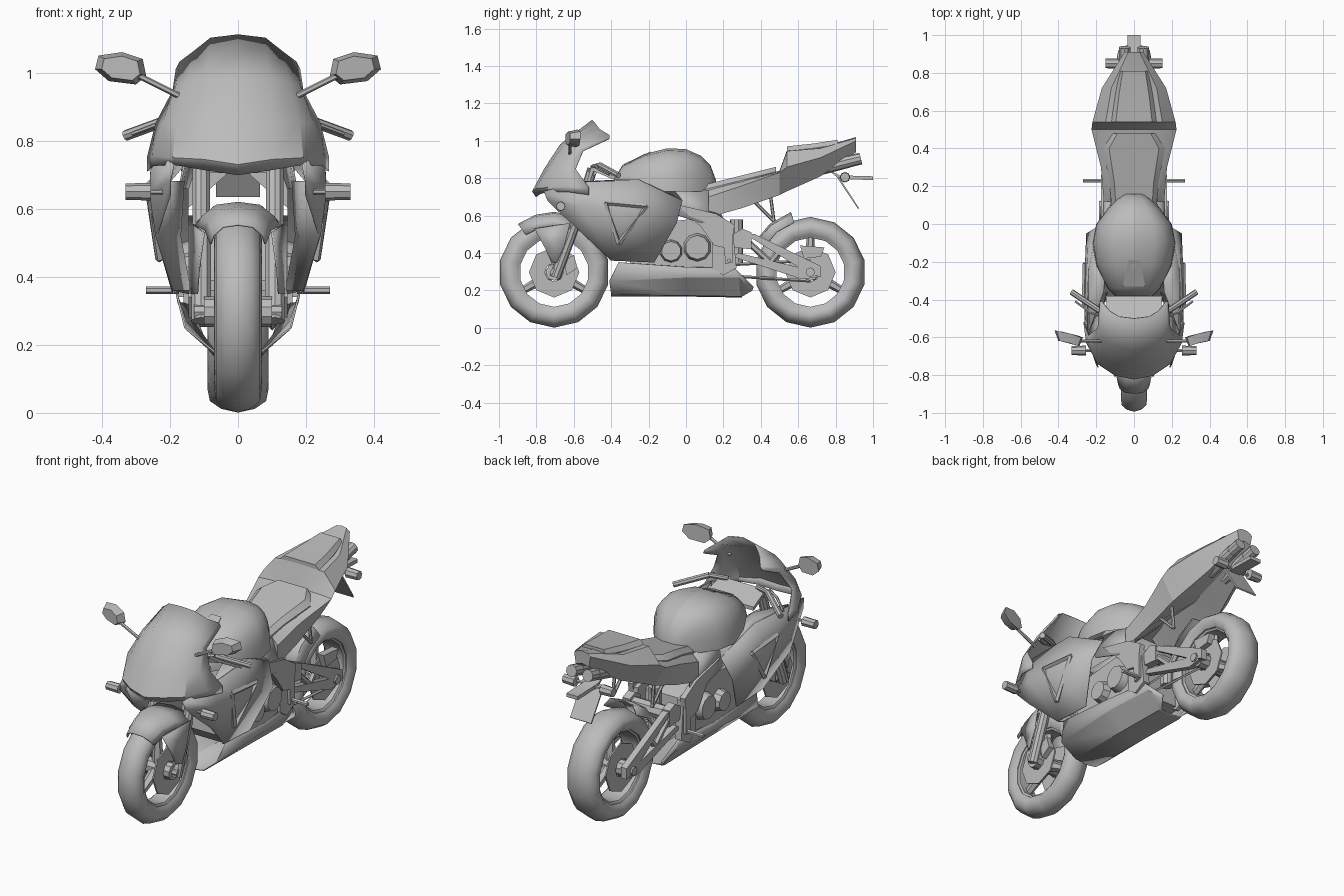
import bpy
import bmesh
from math import sin, cos, pi, radians
from mathutils import Vector

cube = bpy.data.objects.get("Cube")
if cube:
    bpy.data.objects.remove(cube, do_unlink=True)

grey = bpy.data.materials.new("plain grey")
grey.use_nodes = True
grey.diffuse_color = (.5, .5, .5, 1)
grey.node_tree.nodes["Principled BSDF"].inputs["Base Color"].default_value = (.5, .5, .5, 1)


def finish(name, bm, mirror=False, thick=0, angle=35):
    """Mirror the mesh if asked, then turn it into a shaded object."""
    if mirror:
        copy = bmesh.ops.duplicate(bm, geom=bm.verts[:] + bm.edges[:] + bm.faces[:])["geom"]
        for vert in copy:
            if isinstance(vert, bmesh.types.BMVert):
                vert.co.x = -vert.co.x
        bmesh.ops.remove_doubles(bm, verts=bm.verts[:], dist=.0005)
    bmesh.ops.recalc_face_normals(bm, faces=bm.faces[:])
    mesh = bpy.data.meshes.new(name)
    bm.to_mesh(mesh)
    bm.free()
    mesh.materials.append(grey)
    obj = bpy.data.objects.new(name, mesh)
    bpy.context.collection.objects.link(obj)
    bpy.ops.object.select_all(action="DESELECT")
    obj.select_set(True)
    bpy.context.view_layer.objects.active = obj
    bpy.ops.object.shade_smooth_by_angle(angle=radians(angle))
    if thick:
        shell = obj.modifiers.new("shell", "SOLIDIFY")
        shell.thickness = thick
        shell.offset = 0


def sheet(name, rows, thick=.006, caps=False, angle=35):
    """Mirrored surface through rows of points; caps close the first and last row."""
    bm = bmesh.new()
    grid = [[bm.verts.new(point) for point in row] for row in rows]
    for low, high in zip(grid, grid[1:]):
        for i in range(len(low) - 1):
            bm.faces.new((low[i], low[i + 1], high[i + 1], high[i]))
    if caps:
        bm.faces.new(grid[0])
        bm.faces.new(grid[-1])
    finish(name, bm, True, thick, angle)


def prism(name, outline, offset, mirror=True, taper=1):
    """Flat outline pushed along an offset, the far end scaled by taper."""
    bm = bmesh.new()
    centre = sum((Vector(point) for point in outline), Vector()) / len(outline)
    near = [bm.verts.new(point) for point in outline]
    far = [bm.verts.new(centre.lerp(Vector(point), taper) + Vector(offset)) for point in outline]
    bm.faces.new(near)
    bm.faces.new(far)
    for i in range(len(near)):
        bm.faces.new((near[i - 1], near[i], far[i], far[i - 1]))
    finish(name, bm, mirror)


def plate(name, inner, outer, outline, mirror=True):
    """Side-view outline given as (y, z), spanning inner to outer in x."""
    prism(name, [(inner, y, z) for y, z in outline], (outer - inner, 0, 0), mirror)


def rod(name, path, radius, sides=8, end=None, mirror=True):
    """Straight bars joining the points of a path."""
    bm = bmesh.new()
    for a, b in zip(path, path[1:]):
        a, b = Vector(a), Vector(b)
        matrix = (b - a).to_track_quat("Z", "Y").to_matrix().to_4x4()
        matrix.translation = (a + b) / 2
        bmesh.ops.create_cone(bm, cap_ends=True, segments=sides, radius1=radius,
                              radius2=end or radius, depth=(b - a).length, matrix=matrix)
    finish(name, bm, mirror)


def lathe(name, profile, y, z, sides=14, mirror=False, angle=50):
    """Closed (radius, x) profile turned about an axle at y, z."""
    bm = bmesh.new()
    rings = []
    for i in range(sides):
        a = 2 * pi * i / sides
        rings.append([bm.verts.new((x, y + r * sin(a), z - r * cos(a))) for r, x in profile])
    for i in range(sides):
        for j in range(len(profile)):
            bm.faces.new((rings[i - 1][j - 1], rings[i - 1][j], rings[i][j], rings[i][j - 1]))
    finish(name, bm, mirror, angle=angle)


# Wheels: tyre, rim, spokes, hub and brake discs
AXLE = .297
FRONT, REAR = -.705, .665
for label, y, half in (("front", FRONT, .07), ("rear", REAR, .09)):
    side = [(.285, .55), (.262, .92), (.225, 1), (.196, .75)]
    tyre = [(.296, 0)] + [(r, x * half) for r, x in side]
    tyre += [(r, -x * half) for r, x in reversed(side)]
    lathe(label + "_tyre", tyre, y, AXLE)
    lathe(label + "_rim", [(.2, half * .7), (.185, half * .6), (.185, -half * .6), (.2, -half * .7)], y, AXLE)
    for i in range(3):
        a = radians(90 + 120 * i)
        tip = (0, y + .19 * cos(a), AXLE + .19 * sin(a))
        rod(label + "_spoke", [(0, y, AXLE), tip], .032, 6, .02, mirror=False)
    rod(label + "_hub", [(-half - .03, y, AXLE), (half + .03, y, AXLE)], .045, 10, mirror=False)
    lathe(label + "_brake_disc", [(.135, .06), (.135, .068), (.05, .068), (.05, .06)], y, AXLE, 8, True, 30)

# Front fork, brake calipers and mudguard
rod("fork_lower", [(.108, -.70, .27), (.108, -.6, .54)], .03, 10)
rod("fork_upper", [(.108, -.6, .54), (.108, -.5, .85)], .027, 10)
rod("front_axle", [(-.13, FRONT, AXLE), (.13, FRONT, AXLE)], .022, mirror=False)
plate("front_caliper", .07, .1, [(-.64, .28), (-.58, .32), (-.6, .39), (-.65, .36)])
rows = []
for degrees, width in ((127, .08), (108, .095), (90, .115), (68, .135)):
    a = radians(degrees)
    rows.append([(x * width, FRONT + r * cos(a), AXLE + r * sin(a))
                 for x, r in ((0, .32), (.55, .312), (.9, .28), (1, .25))])
sheet("front_mudguard", rows)
sheet("mudguard_flap", [[(.1, -.81, .53), (.115, -.75, .42), (.12, -.72, .35)],
                        [(.14, -.62, .56), (.14, -.65, .44), (.14, -.69, .35)]])

# Nose fairing and windscreen, centre to side, bottom to top
sheet("nose_and_screen", [
    [(0, -.80, .7), (.1, -.78, .715), (.19, -.73, .73), (.25, -.62, .725), (.265, -.52, .71)],
    [(0, -.82, .73), (.1, -.80, .745), (.19, -.74, .75), (.25, -.63, .755), (.265, -.52, .75)],
    [(0, -.755, .85), (.1, -.74, .85), (.18, -.7, .85), (.22, -.65, .85), (.24, -.59, .85)],
    [(0, -.67, .98), (.09, -.65, .98), (.15, -.62, .97), (.18, -.58, .96), (.19, -.55, .945)],
    [(0, -.5, 1.11), (.08, -.49, 1.1), (.13, -.46, 1.06), (.17, -.41, 1.03), (.18, -.41, 1.01)],
], angle=25)
prism("dashboard", [(-.14, -.5, .84), (.14, -.5, .84), (.15, -.38, .79), (-.15, -.38, .79)], (0, 0, .02), False)

# Side fairing with its front return and triangular vent
sheet("side_fairing", [
    [(.19, -.76, .73), (.2, -.74, .68), (.2, -.7, .64)],
    [(.25, -.55, .78), (.258, -.56, .65), (.24, -.57, .52)],
    [(.24, -.25, .79), (.262, -.35, .6), (.19, -.4, .36)],
    [(.2, -.02, .68), (.25, -.05, .56), (.19, -.17, .35)],
], angle=20)
sheet("fairing_return", [
    [(.2, -.7, .68), (.24, -.57, .52), (.19, -.4, .36)],
    [(.16, -.5, .68), (.17, -.45, .52), (.14, -.36, .36)],
])
vent = [(.262, -.43, .67), (.26, -.21, .65), (.23, -.36, .45), (.262, -.43, .67)]
rod("vent_rim", vent, .013, 4)
sheet("upper_side_cover", [
    [(.235, -.56, .78), (.245, -.56, .73)],
    [(.16, -.36, .79), (.24, -.25, .79)],
    [(.14, -.08, .75), (.2, -.02, .68)],
])

# Belly pan
sheet("belly_pan", [
    [(.18, -.36, .35), (.155, -.41, .25), (.07, -.4, .18), (0, -.4, .17)],
    [(.175, 0, .325), (.155, 0, .27), (.07, 0, .175), (0, 0, .17)],
    [(.14, .26, .32), (.135, .28, .27), (.07, .29, .17), (0, .29, .165)],
    [(.1, .36, .22), (.1, .355, .2), (.06, .3, .17), (0, .3, .165)],
], angle=15)

# Fuel tank from rounded cross-sections
rows = []
for y, width, top in ((-.38, .1, .80), (-.34, .14, .87), (-.22, .2, .93), (-.1, .22, .96),
                      (0, .2, .955), (.08, .14, .92), (.13, .09, .87), (.16, .05, .79)):
    rows.append([(width * cos(a) ** .7, y, .73 + (top - .73) * sin(a) ** .75)
                 for a in (0, .25, .55, .85, 1.2)] + [(0, y, top), (0, y, .73)])
sheet("fuel_tank", rows, 0, caps=True)
prism("tank_cap", [(-.06, -.33, .865), (-.03, -.19, .93), (.03, -.19, .93), (.06, -.33, .865)], (0, 0, .012), False)

# Engine, frame and pivot plates
plate("engine_block", -.145, .145, [(-.3, .34), (-.27, .55), (.02, .58), (.18, .5), (.2, .3), (-.25, .28)], False)
for name, y, z, r in (("clutch_cover", .06, .43, .08), ("generator_cover", -.08, .41, .065)):
    rod(name, [(.13, y, z), (.185, y, z)], r, 10, r * .8)
sheet("frame_panel", [[(.15, -.2, .77), (.18, -.1, .62)],
                      [(.14, 0, .75), (.175, .08, .56)],
                      [(.12, .14, .73), (.16, .2, .58)]])
plate("frame_spar", .145, .175, [(-.05, .66), (.16, .61), (.26, .55), (.24, .42), (.15, .44), (.08, .54)])
plate("pivot_plate", .12, .16, [(.14, .56), (.25, .53), (.27, .32), (.2, .28), (.14, .32)])
rod("footpeg", [(.13, .23, .36), (.27, .23, .36)], .011, 6)
plate("footpeg_hanger", .16, .175, [(.2, .5), (.25, .5), (.25, .35), (.21, .34)])

# Swingarm, shock, chain, rear caliper and hugger
plate("swingarm_pivot", .1, .145, [(.25, .43), (.25, .5), (.3, .53), (.35, .51), (.35, .42)])
plate("swingarm_top", .105, .14, [(.3, .51), (.37, .5), (.72, .33), (.72, .27), (.64, .3)])
plate("swingarm_bottom", .105, .14, [(.25, .38), (.28, .4), (.66, .31), (.7, .27), (.62, .26)])
rod("swingarm_brace", [(.122, .33, .46), (.122, .45, .35), (.122, .5, .41)], .017, 6)
rod("swingarm_bridge", [(-.13, .31, .47), (.13, .31, .47)], .04, 8, mirror=False)
rod("rear_axle", [(-.15, REAR, AXLE), (.15, REAR, AXLE)], .025, mirror=False)
rod("rear_shock", [(0, .27, .35), (0, .27, .58)], .035, 10, mirror=False)
plate("rear_caliper", .06, .1, [(.61, .44), (.74, .43), (.72, .38), (.63, .37)], False)
for z in (.36, .25):
    rod("chain_run", [(.1, .2, (z + .31) / 2), (.1, REAR, z)], .008, 4, mirror=False)
rows = []
for degrees in (150, 130, 108):
    a = radians(degrees)
    rows.append([(x, REAR + r * cos(a), AXLE + r * sin(a)) for x, r in ((0, .335), (.07, .325), (.1, .28))])
sheet("rear_hugger", rows)
rod("subframe_strut", [(.12, .36, .68), (.12, .47, .57), (.12, .45, .72)], .009, 6)

# Tail fairing, rider seat and passenger seat
tail = []
for y, top, edge, low, middle, width, waist, base in (
        (.12, .74, .7, .59, .73, .125, .16, .16),
        (.3, .79, .76, .64, .75, .14, .175, .155),
        (.5, .84, .83, .71, .76, .17, .225, .15),
        (.54, .95, .86, .73, .78, .15, .22, .14),
        (.72, .965, .91, .81, .84, .12, .17, .1),
        (.91, 1.02, 1, .94, .95, .03, .05, .04)):
    tail.append([(0, y, top), (width, y, top - .005), (waist, y, edge), (base, y, low), (0, y, middle)])
sheet("tail_fairing", tail, 0, caps=True, angle=25)
for name, spans in (("rider_seat", ((.1, .12, .755), (.22, .13, .785), (.4, .165, .83), (.48, .11, .85))),
                    ("passenger_seat", ((.54, .12, .96), (.68, .1, .975), (.81, .075, .995)))):
    sheet(name, [[(0, y, z + .01), (w * .8, y, z + .01), (w, y, z - .015), (w, y, z - .05), (0, y, z - .05)]
                 for y, w, z in spans], 0, caps=True)

# Exhausts, rear lamps and number plate holder
rod("exhaust_pipe", [(.05, .68, .84), (.05, .87, .89)], .034, 10)
rod("exhaust_tip", [(.05, .86, .887), (.05, .935, .905)], .032, 10)
rod("rear_signal_stalk", [(0, .84, .805), (.1, .84, .805)], .009, 6)
rod("rear_signal", [(.08, .85, .805), (.15, .85, .805)], .028, 8, .025)
plate("plate_holder", -.035, .035, [(.74, .86), (.82, .815), (1, .81), (1, .79), (.82, .795)], False)
plate("number_plate", -.065, .065, [(.81, .8), (.815, .81), (.925, .64), (.92, .635)], False)

# Mirrors, front signals, handlebars and levers
rod("mirror_stalk", [(.16, -.62, .925), (.29, -.62, .99)], .009, 6)
prism("mirror", [(.27, -.6, .99), (.28, -.6, 1.04), (.34, -.58, 1.06), (.41, -.565, 1.05),
                 (.42, -.565, 1.01), (.38, -.57, .975), (.3, -.59, .965)], (0, -.05, 0), taper=.75)
rod("front_signal_stalk", [(.21, -.67, .65), (.28, -.67, .65)], .008, 6)
rod("front_signal", [(.255, -.67, .65), (.33, -.67, .65)], .026, 8, .024)
rod("handlebar", [(.09, -.5, .86), (.18, -.46, .87)], .013)
rod("grip", [(.18, -.46, .87), (.33, -.36, .815)], .016)
rod("lever", [(.17, -.49, .87), (.23, -.47, .85), (.31, -.41, .82)], .007, 6)
rod("top_yoke", [(-.13, -.5, .835), (.13, -.5, .835)], .025, 6, mirror=False)
